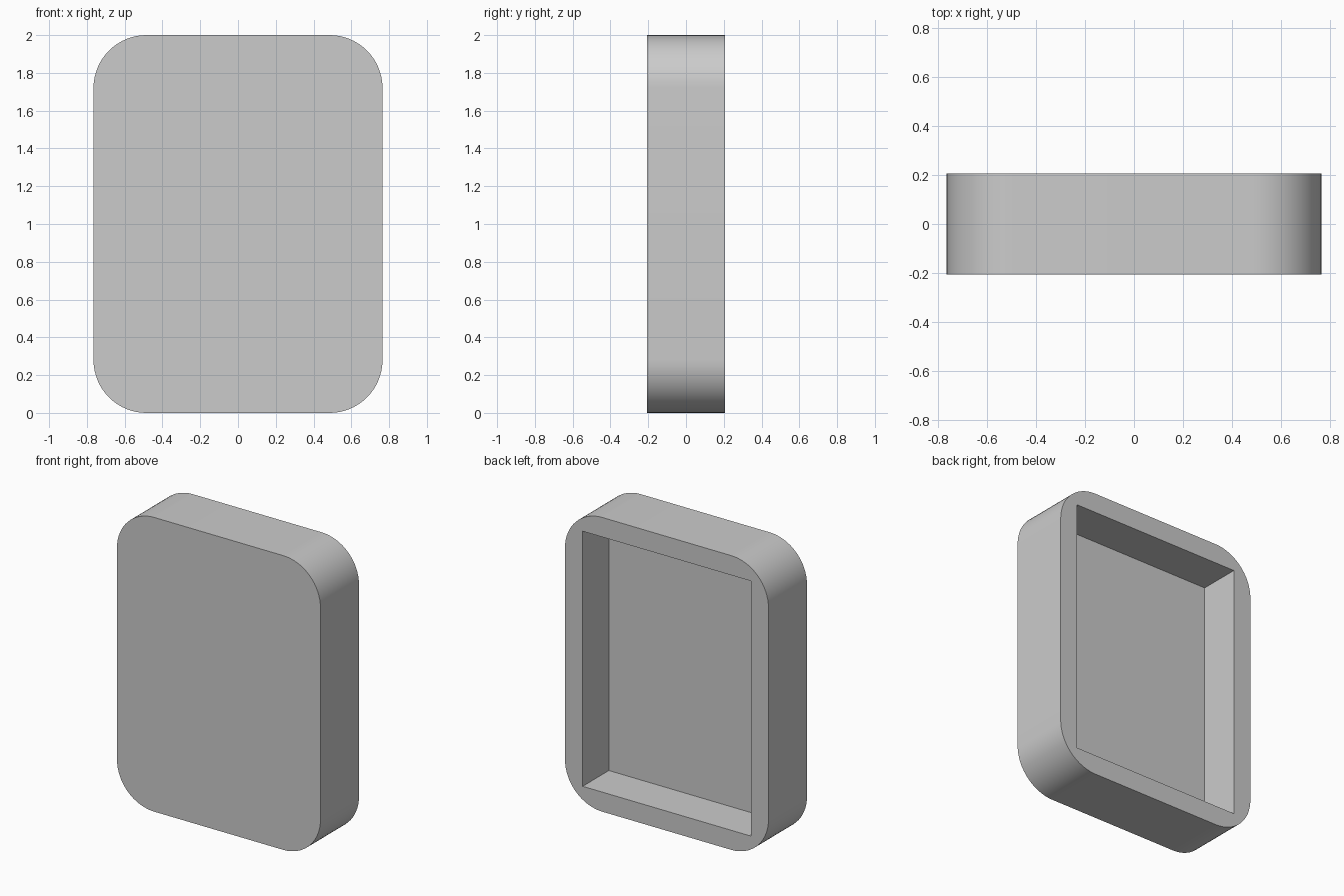
import bpy
import bmesh
import math

WIDTH, DEPTH, HEIGHT = 1.53, 0.414, 2.0
WALL = 0.133
RADIUS = 0.28

if "Cube" in bpy.data.objects:
    bpy.data.objects.remove(bpy.data.objects["Cube"], do_unlink=True)

# Single grey material
grey = bpy.data.materials.new("plain_grey")
grey.use_nodes = True
colour = (0.6, 0.6, 0.6, 1.0)
grey.diffuse_color = colour
grey.node_tree.nodes["Principled BSDF"].inputs["Base Color"].default_value = colour


def box(name, size, centre, corner_radius=0.0):
    """Box whose front-to-back edges can be rounded."""
    bm = bmesh.new()
    bmesh.ops.create_cube(bm, size=1)
    bmesh.ops.scale(bm, vec=size, verts=bm.verts)
    bmesh.ops.translate(bm, vec=centre, verts=bm.verts)
    if corner_radius:
        edges = [e for e in bm.edges
                 if abs(e.verts[0].co.y - e.verts[1].co.y) > size[1] / 2]
        bmesh.ops.bevel(bm, geom=edges, offset=corner_radius, segments=16,
                        profile=0.5, affect='EDGES')
    mesh = bpy.data.meshes.new(name)
    bm.to_mesh(mesh)
    bm.free()
    mesh.materials.append(grey)
    obj = bpy.data.objects.new(name, mesh)
    bpy.context.collection.objects.link(obj)
    return obj


# Rounded case, solid at the front
case = box("rounded_case", (WIDTH, DEPTH, HEIGHT), (0, 0, HEIGHT / 2), RADIUS)

# Square-cornered recess, open at the back
recess = box("recess_cutter",
             (WIDTH - 2 * WALL, DEPTH, HEIGHT - 2 * WALL),
             (0, WALL, HEIGHT / 2))
recess.hide_render = True

cut = case.modifiers.new("recess", 'BOOLEAN')
cut.operation = 'DIFFERENCE'
cut.solver = 'EXACT'
cut.object = recess

bpy.ops.object.select_all(action='DESELECT')
case.select_set(True)
bpy.context.view_layer.objects.active = case
bpy.ops.object.modifier_apply(modifier=cut.name)
bpy.data.objects.remove(recess, do_unlink=True)

# Smooth corners, crisp rims
bpy.ops.object.shade_smooth_by_angle(angle=math.radians(30))
